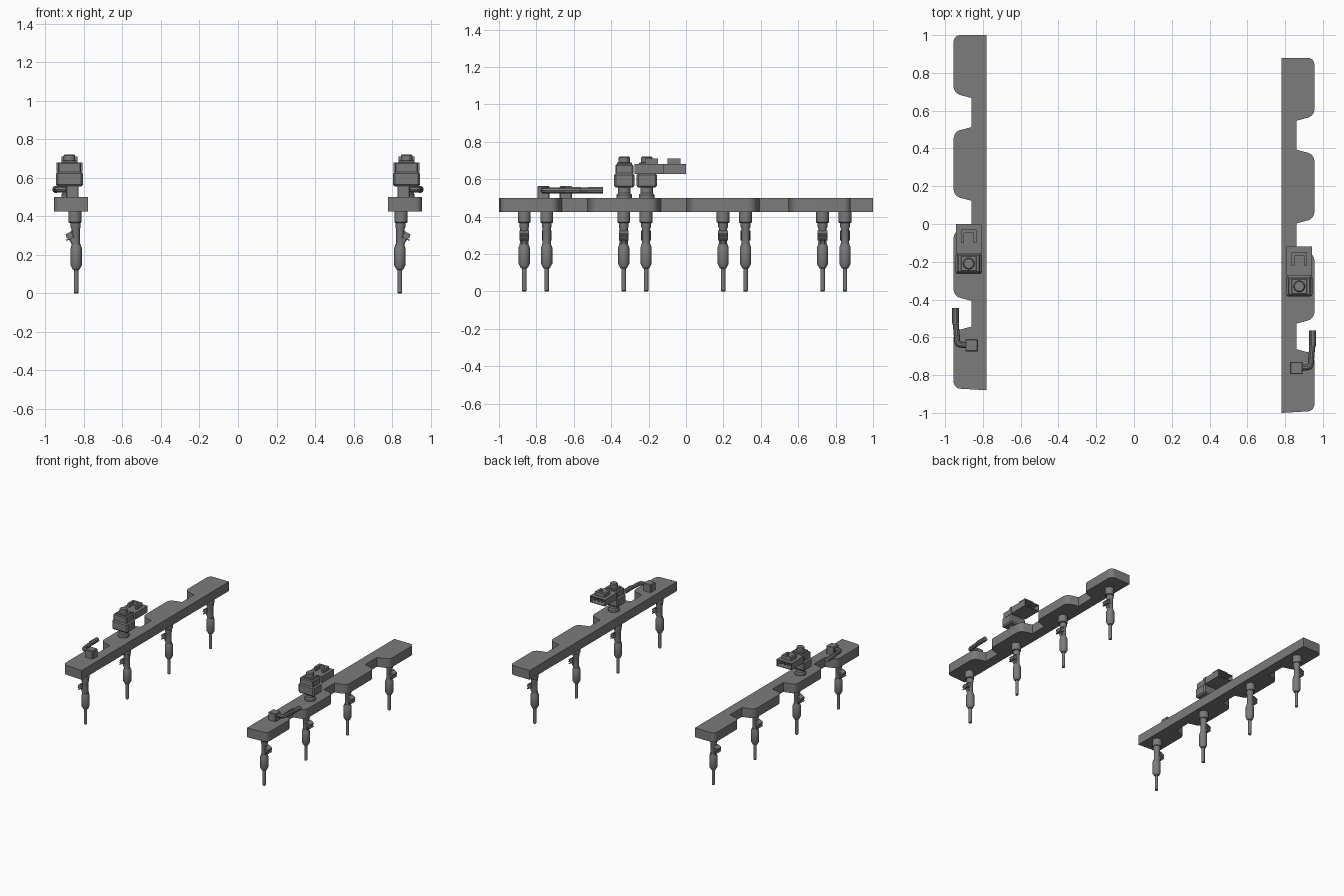
import bpy, bmesh, math
from mathutils import Matrix, Vector

if "Cube" in bpy.data.objects:
    bpy.data.objects.remove(bpy.data.objects["Cube"])

grey = bpy.data.materials.new("dark_grey_metal")
grey.diffuse_color = (0.2, 0.2, 0.2, 1)
grey.use_nodes = True
grey.node_tree.nodes["Principled BSDF"].inputs["Base Color"].default_value = grey.diffuse_color

SHIFT = 0.12          # the left rail is the mirrored right rail, moved back


def add(name, mesh):
    """Link one object for the given mesh, smooth except at sharp edges."""
    mesh.materials.clear()
    mesh.materials.append(grey)
    ob = bpy.data.objects.new(name, mesh)
    bpy.context.collection.objects.link(ob)
    bpy.ops.object.select_all(action='DESELECT')
    ob.select_set(True)
    bpy.context.view_layer.objects.active = ob
    bpy.ops.object.shade_smooth_by_angle(angle=math.radians(35))


def both(name, mesh):
    """Add the right-hand part and its mirrored, shifted left-hand twin."""
    twin = mesh.copy()
    twin.transform(Matrix.Translation((0, SHIFT, 0)) @ Matrix.Diagonal((-1, 1, 1, 1)))
    twin.flip_normals()
    add("right_" + name, mesh)
    add("left_" + name, twin)


def finish(bm, name):
    bmesh.ops.recalc_face_normals(bm, faces=bm.faces)
    mesh = bpy.data.meshes.new(name)
    bm.to_mesh(mesh)
    bm.free()
    both(name, mesh)


def box(bm, lo, hi, bevel=0.0, rot=None):
    lo, hi = Vector(lo), Vector(hi)
    m = Matrix.Translation((lo + hi) / 2)
    if rot:
        m = m @ rot
    m = m @ Matrix.Diagonal((*(hi - lo), 1))
    verts = bmesh.ops.create_cube(bm, size=1, matrix=m)["verts"]
    if bevel:
        edges = list({e for v in verts for e in v.link_edges})
        bmesh.ops.bevel(bm, geom=edges, offset=bevel, segments=1, affect='EDGES')


def lathe(bm, x, y, profile, n=20):
    """Closed solid of revolution about a vertical axis, profile = (r, z)."""
    rings = [[bm.verts.new((x + r * math.cos(2 * math.pi * i / n),
                            y + r * math.sin(2 * math.pi * i / n), z))
              for i in range(n)] for r, z in profile]
    for a, b in zip(rings, rings[1:]):
        for i in range(n):
            j = (i + 1) % n
            bm.faces.new((a[i], a[j], b[j], b[i]))
    bm.faces.new(rings[0][::-1])
    bm.faces.new(rings[-1])


# Rail: straight inner edge, three notches cut in the outer edge
bm = bmesh.new()
IN, OUT, WAIST = 0.78, 0.955, 0.86
pts = [(IN, -1.0), (OUT, -0.99)]
for c in (-0.595, -0.065, 0.47):
    h = 0.068 if c < 0 else 0.077
    pts += [(OUT, c - h - 0.025), (WAIST, c - h), (WAIST, c + h), (OUT, c + h + 0.025)]
pts += [(OUT, 0.88), (IN, 0.88)]
face = bm.faces.new([bm.verts.new((x, y, 0.425)) for x, y in pts])
new = bmesh.ops.extrude_face_region(bm, geom=[face])["geom"]
bmesh.ops.translate(bm, vec=(0, 0, 0.075), verts=[v for v in new if isinstance(v, bmesh.types.BMVert)])
corners = [e for e in bm.edges if all(v.co.x > 0.95 for v in e.verts)
           and abs(e.verts[0].co.z - e.verts[1].co.z) > 0.05]
bmesh.ops.bevel(bm, geom=corners, offset=0.035, segments=6, profile=0.5, affect='EDGES')
finish(bm, "fuel_rail")

# Injectors with a tilted plug on the outer side
for k in range(4):
    y = -0.865 + 0.5317 * k
    bm = bmesh.new()
    lathe(bm, 0.84, y, [(0.009, 0), (0.012, 0.004), (0.012, 0.122), (0.018, 0.125), (0.03, 0.148),
                        (0.03, 0.235), (0.024, 0.25), (0.024, 0.255)])
    lathe(bm, 0.843, y, [(0.022, 0.24), (0.022, 0.335), (0.026, 0.345), (0.026, 0.375)])
    lathe(bm, 0.847, y, [(0.03, 0.366), (0.034, 0.37), (0.034, 0.43)])
    finish(bm, "injector_%d" % (k + 1))
    bm = bmesh.new()
    tilt = Matrix.Rotation(math.radians(28), 4, 'Y')
    box(bm, (0.845, y - 0.016, 0.25), (0.875, y + 0.016, 0.31), 0.005, tilt)
    box(bm, (0.856, y - 0.023, 0.283), (0.890, y + 0.023, 0.317), 0.003, tilt)
    for d in (-0.015, 0.0, 0.015):   # ribs
        box(bm, (0.855, y - 0.026, 0.296 + d), (0.893, y + 0.026, 0.303 + d), 0, tilt)
    finish(bm, "injector_plug_%d" % (k + 1))

# Pressure regulator: round foot, square body, round cap
X, Y = 0.875, -0.33
bm = bmesh.new()
lathe(bm, X, Y, [(0.042, 0.495), (0.042, 0.515), (0.034, 0.525), (0.034, 0.565)], 24)
finish(bm, "sensor_foot")
bm = bmesh.new()
box(bm, (X - 0.07, Y - 0.055, 0.555), (X + 0.07, Y + 0.055, 0.632), 0.01)
box(bm, (X - 0.06, Y - 0.048, 0.625), (X + 0.06, Y + 0.048, 0.68), 0.006)
finish(bm, "sensor_body")
bm = bmesh.new()
box(bm, (X - 0.042, Y - 0.04, 0.675), (X + 0.042, Y + 0.04, 0.69), 0.003)
lathe(bm, X, Y, [(0.03, 0.685), (0.03, 0.715), (0.025, 0.722)], 24)
finish(bm, "sensor_cap")

# Plug socket, hollow towards the back, with a raised clip on top
bm = bmesh.new()
box(bm, (X - 0.067, -0.275, 0.627), (X + 0.067, -0.12, 0.68))
back = max(bm.faces, key=lambda f: f.calc_center_median().y)
bmesh.ops.inset_region(bm, faces=[back], thickness=0.008)
hole = bmesh.ops.extrude_face_region(bm, geom=[back])["geom"]
bmesh.ops.translate(bm, vec=(0, -0.06, 0), verts=[v for v in hole if isinstance(v, bmesh.types.BMVert)])
bmesh.ops.delete(bm, geom=[f for f in [back] if f.is_valid], context='FACES_ONLY')
finish(bm, "socket")
bm = bmesh.new()
box(bm, (X - 0.042, -0.22, 0.675), (X - 0.024, -0.15, 0.71))
box(bm, (X + 0.024, -0.22, 0.675), (X + 0.042, -0.15, 0.71))
box(bm, (X - 0.042, -0.168, 0.675), (X + 0.042, -0.15, 0.71))
finish(bm, "socket_clip")
bm = bmesh.new()
for d in (-0.03, 0.0, 0.03):
    box(bm, (X + d - 0.006, -0.19, 0.647), (X + d + 0.006, -0.13, 0.659))
finish(bm, "socket_pins")

# Hose inlet block and bent hose
bm = bmesh.new()
box(bm, (0.827, -0.795, 0.495), (0.893, -0.73, 0.563), 0.004)
finish(bm, "inlet_block")


def tube(name, path, r):
    cu = bpy.data.curves.new(name, 'CURVE')
    cu.dimensions = '3D'
    cu.bevel_depth = r
    cu.bevel_resolution = 3
    cu.use_fill_caps = True
    cu.resolution_u = 6
    sp = cu.splines.new('NURBS')
    sp.points.add(len(path) - 1)
    for p, co in zip(sp.points, path):
        p.co = (*co, 1)
    sp.use_endpoint_u = True
    sp.order_u = 3
    ob = bpy.data.objects.new(name, cu)
    bpy.context.collection.objects.link(ob)
    bpy.context.view_layer.update()
    mesh = bpy.data.meshes.new_from_object(ob.evaluated_get(bpy.context.evaluated_depsgraph_get()))
    bpy.data.objects.remove(ob)
    both(name, mesh)


tube("hose", [(0.86, -0.765, 0.54), (0.90, -0.76, 0.54), (0.937, -0.757, 0.54),
              (0.938, -0.70, 0.54), (0.945, -0.64, 0.54)], 0.016)
tube("hose_end", [(0.946, -0.645, 0.54), (0.946, -0.605, 0.54), (0.946, -0.565, 0.54)], 0.0185)
